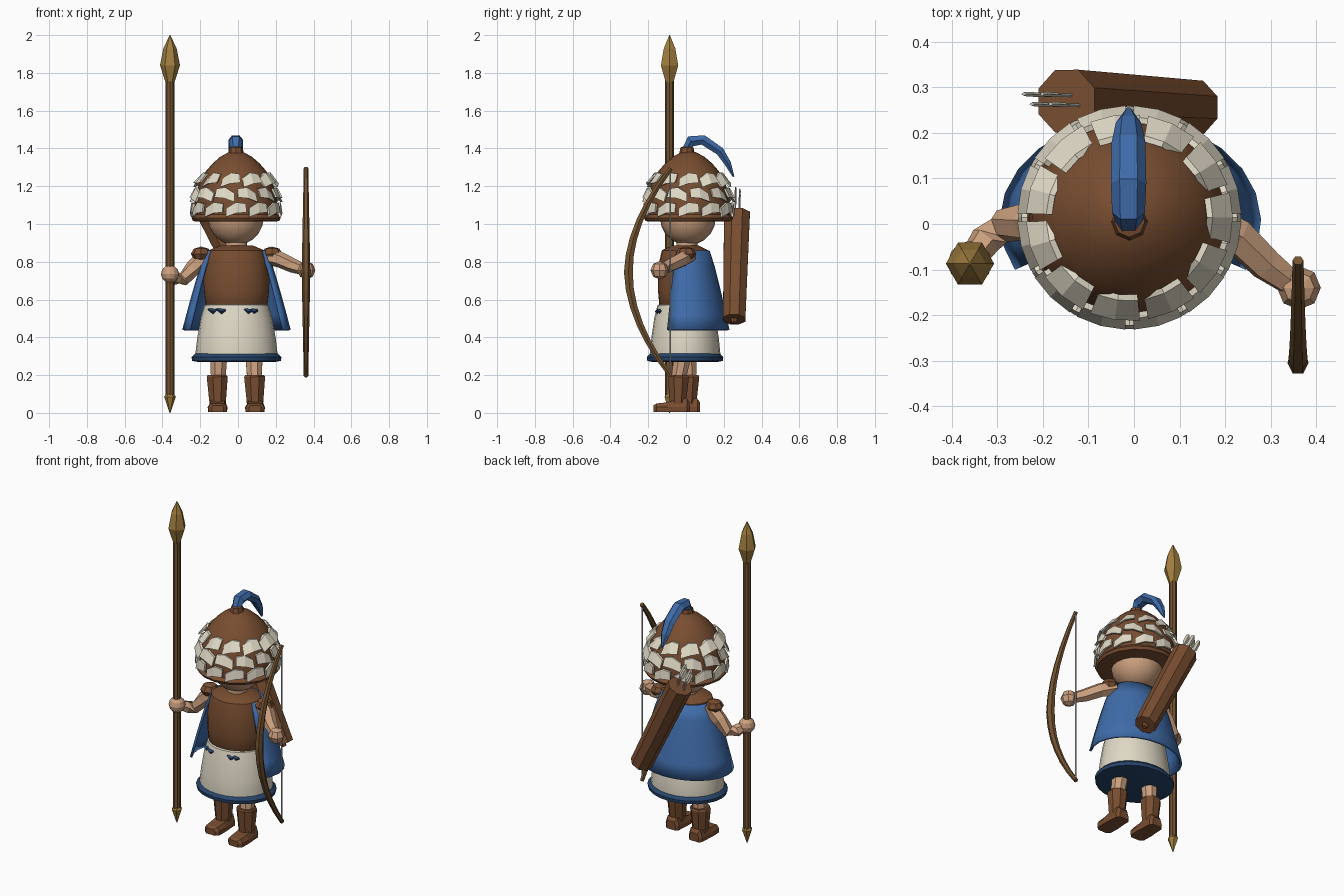
import bpy, math
from math import sin, cos, pi
from mathutils import Vector

if "Cube" in bpy.data.objects:
    bpy.data.objects.remove(bpy.data.objects["Cube"])


def material(name, rgb):
    m = bpy.data.materials.new(name)
    m.diffuse_color = (*rgb, 1)
    m.use_nodes = True
    m.node_tree.nodes["Principled BSDF"].inputs["Base Color"].default_value = m.diffuse_color
    return m


BROWN = material("leather", (.19, .075, .03))
SKIN = material("skin", (.60, .35, .21))
BLUE = material("blue_cloth", (.05, .15, .40))
NAVY = material("dark_blue_cloth", (.02, .06, .15))
CREAM = material("cream", (.74, .69, .56))
BRONZE = material("bronze", (.36, .21, .05))
WOOD = material("wood", (.17, .085, .03))


def add(name, verts, faces, mat=None, smooth=False):
    me = bpy.data.meshes.new(name)
    me.from_pydata([tuple(v) for v in verts], [], faces)
    ob = bpy.data.objects.new(name, me)
    bpy.context.collection.objects.link(ob)
    if mat:
        me.materials.append(mat)
    if smooth:
        bpy.ops.object.select_all(action='DESELECT')
        bpy.context.view_layer.objects.active = ob
        ob.select_set(True)
        bpy.ops.object.shade_smooth_by_angle(angle=math.radians(40))
    return ob


def loft(name, rings, mat=None, smooth=False):
    """Skin closed rings of equal size and cap both ends."""
    n = len(rings[0])
    verts = [p for r in rings for p in r]
    faces = [(k*n+i, k*n+(i+1) % n, (k+1)*n+(i+1) % n, (k+1)*n+i)
             for k in range(len(rings)-1) for i in range(n)]
    last = (len(rings)-1)*n
    faces += [tuple(reversed(range(n))), tuple(range(last, last+n))]
    return add(name, verts, faces, mat, smooth)


def lathe(name, prof, at, mat, n=24, sy=1.0, smooth=True):
    """Turn (radius, z) points about an upright axis, y scaled by sy."""
    rings = [[(at[0]+r*cos(2*pi*i/n), at[1]+r*sy*sin(2*pi*i/n), z)
              for i in range(n)] for r, z in prof]
    return loft(name, rings, mat, smooth)


def tube(name, pts, radii, mat=None, n=6, turn=0.0):
    """Sweep an n-gon along a path; a radius may be (across, thick)."""
    pts = [Vector(p) for p in pts]
    rings = []
    for k, p in enumerate(pts):
        d = (pts[min(k+1, len(pts)-1)] - pts[max(k-1, 0)]).normalized()
        ref = Vector((1, 0, 0)) if abs(d.x) < .9 else Vector((0, 1, 0))
        u = (ref - d*ref.dot(d)).normalized()
        v = d.cross(u)
        r = radii[k]
        a, b = r if isinstance(r, tuple) else (r, r)
        rings.append([p + u*a*cos(2*pi*i/n+turn) + v*b*sin(2*pi*i/n+turn)
                      for i in range(n)])
    return loft(name, rings, mat)


def ball(name, at, r, mat, n=10, scale=(1, 1, 1), smooth=False):
    steps = max(4, n//2)
    prof = [(r*scale[0]*max(sin(pi*k/steps), .01),
             at[2]-r*scale[2]*cos(pi*k/steps)) for k in range(steps+1)]
    return lathe(name, prof, at, mat, n, scale[1]/scale[0], smooth)


# Tunic, hem and skirt
C = (-.008, -.005)
lathe("skirt", [(.215, .285), (.218, .31), (.207, .40), (.19, .50), (.17, .57), (.1, .60)],
      C, CREAM, sy=.86)
lathe("skirt_hem", [(.205, .27), (.235, .275), (.238, .295), (.215, .317), (.20, .30)],
      C, NAVY, sy=.85)
lathe("tunic", [(.15, .545), (.163, .56), (.173, .65), (.174, .72), (.162, .81),
                (.148, .86), (.09, .885)], C, BROWN, sy=.83)
for x in (-.13, -.085, .055, .085):
    y = -.86*math.sqrt(.182**2-(x-C[0])**2)-.005
    tube("belt_knot", [(x-.03, y+.006, .55), (x, y, .537), (x+.02, y, .543)],
         [.004, .014, .006], NAVY, 4)

# Cape: open shell round the back
cols, rows = 16, 5
verts = []
for k in range(rows+1):
    t = k/rows
    for i in range(cols+1):
        a = math.radians(-28 + 236*i/cols)
        s = t**.85
        verts.append((-.008+(.160+.127*s)*cos(a), .005+(.120+.105*s)*sin(a), .86-.42*t))
w = cols+1
cape = add("cape", verts, [(k*w+i, (k+1)*w+i, (k+1)*w+i+1, k*w+i+1)
                           for k in range(rows) for i in range(cols)], BLUE, True)
mod = cape.modifiers.new("thickness", 'SOLIDIFY')
mod.thickness, mod.offset = .014, -1

# Head and neck
lathe("neck", [(.06, .86), (.055, .95)], (-.01, .005), SKIN, 10)
ball("head", (-.012, .01, 1.035), .148, SKIN, 20, smooth=True)

# Helmet dome, rim and knob
H = (-.01, .014)
lathe("helmet", [(.215, 1.03), (.22, 1.07), (.214, 1.15), (.19, 1.23), (.16, 1.28),
                 (.125, 1.32), (.085, 1.355), (.04, 1.38), (.01, 1.387)], H, BROWN)
lathe("helmet_rim", [(.21, 1.013), (.228, 1.016), (.237, 1.032), (.222, 1.05), (.20, 1.05)],
      H, BROWN, 16)
lathe("plume_socket", [(.042, 1.37), (.034, 1.405), (.02, 1.41)], (-.01, .005), BROWN, 8)

# Rows of curved plates round the helmet
for row, (z, r, lean, n, slope) in enumerate([(1.078, .228, .004, 12, .012),
                                              (1.157, .221, .012, 12, -.012),
                                              (1.235, .192, .022, 11, .012)]):
    for i in range(n):
        rings = []
        for s in (-1, 0, 1):
            a = 2*pi*(i + .5*(row % 2) + .43*s)/n
            zc = z + slope*s + (.008 if s == 0 else -.005)
            h = .029 if s == 0 else .023
            rings.append([(H[0]+q*cos(a), H[1]+q*sin(a), zc+e) for q, e in
                          [(r+lean, -h), (r+lean+.013, -h), (r-lean+.013, h), (r-lean, h)]])
        loft("helmet_plate", rings, CREAM)

# Plume curving to the back
tube("plume", [(-.012, .0, 1.395), (-.012, .025, 1.438), (-.012, .09, 1.445),
               (-.012, .18, 1.385), (-.012, .222, 1.32), (-.012, .252, 1.25)],
     [(.028, .022), (.036, .034), (.039, .03), (.037, .026), (.028, .02), (.006, .005)],
     BLUE, 6)

# Shoulder pads, arms and hands
for x in (-.195, .18):
    ball("shoulder_pad", (x, .0, .842), .055, BROWN, 8, (1, 1, .7))
tube("spear_arm", [(-.16, .01, .84), (-.235, .005, .77), (-.29, -.005, .705),
                   (-.325, -.035, .71), (-.36, -.085, .735)],
     [.045, .043, .037, .036, .028], SKIN, 6)
ball("spear_hand", (-.36, -.085, .735), .048, SKIN, 12)
tube("bow_arm", [(.15, .01, .835), (.225, -.025, .81), (.29, -.09, .78), (.345, -.13, .76)],
     [.048, .042, .038, .03], SKIN, 6)
ball("bow_hand", (.362, -.14, .755), .048, SKIN, 8)

# Legs, boots and feet
for x, y in ((-.108, .015), (.09, -.04)):
    tube("leg", [(x*.93, y*.3+.005, .36), (x*.97, y, .18)], [.052, .042], SKIN, 8, pi/8)
    tube("boot", [(x, y-.003, .035), (x, y-.003, .065), (x-.002, y, .19), (x-.002, y, .2)],
         [.046, .048, .06, .054], BROWN, 8, pi/8)
    loft("foot", [[(x+c*wd, y+dy, z) for c, z in
                   [(-1, .004), (1, .004), (1.05, .03), (.75, top), (-.75, top), (-1.05, .03)]]
                  for dy, wd, top in [(-.132, .03, .04), (-.115, .048, .05), (-.055, .05, .056),
                                      (.0, .046, .075), (.045, .044, .075), (.06, .03, .055)]],
         BROWN)

# Spear
S = (-.36, -.087)
lathe("spear_shaft", [(.023, .07), (.023, 1.76)], S, WOOD, 8, smooth=False)
lathe("spear_head", [(.022, 1.745), (.053, 1.84), (.035, 1.93), (.002, 2.0)],
      S, BRONZE, 6, smooth=False)
lathe("spear_butt", [(.002, .0), (.031, .085), (.022, .10)], S, BRONZE, 6, smooth=False)

# Bow and string
path, size = [], []
for k in range(13):
    t = -1 + k/6
    path.append((.36, -.305 + .225*abs(t)**1.9, .745 + .55*t))
    size.append((.023-.011*abs(t), .027-.014*abs(t)))
tube("bow", path, size, WOOD, 6)
tube("bow_string", [(.36, -.083, .21), (.36, -.083, 1.285)], [.005, .005], None, 5)

# Quiver with arrows
top, low = Vector((-.148, .270, 1.055)), Vector((.13, .255, .495))
d = (top-low).normalized()
side = Vector((d.z, 0, -d.x))
tube("quiver", [low, top], [.064, .074], BROWN, 8, pi/8)
tube("quiver_tip", [low-d*.02, low], [.015, .02], BROWN, 6)
for dx, dy in ((-.035, .012), (-.015, -.01), (.01, .012), (.03, -.01)):
    p = top + side*dx + Vector((0, dy, 0))
    tube("arrow_shaft", [p-d*.03, p+d*.14], [.004, .004], None, 5)
    tube("arrow_feather", [p+d*.05, p+d*.07, p+d*.125, p+d*.14],
         [(.004, .004), (.014, .005), (.014, .005), (.006, .004)], CREAM, 4)
